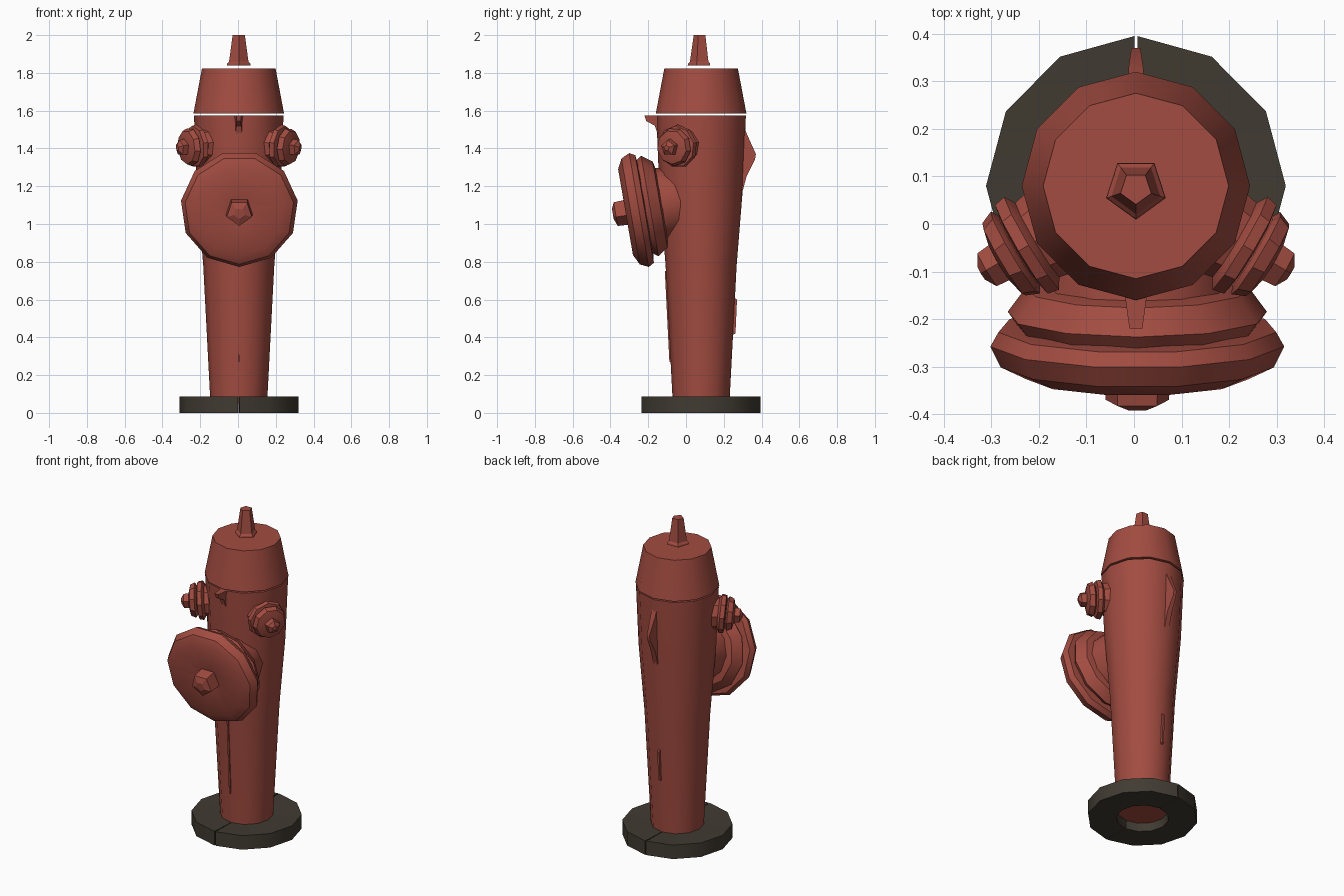
import bpy, bmesh, math
from mathutils import Vector

if "Cube" in bpy.data.objects:
    bpy.data.objects.remove(bpy.data.objects["Cube"])


def material(name, rgb):
    m = bpy.data.materials.new(name)
    m.diffuse_color = (*rgb, 1)
    m.use_nodes = True
    m.node_tree.nodes["Principled BSDF"].inputs["Base Color"].default_value = m.diffuse_color
    return m


RED = material("hydrant red", (0.36, 0.072, 0.052))
DARK = material("dark iron", (0.052, 0.044, 0.032))
CX, CY = 0.004, 0.08          # axis of the barrel


def finish(name, bm, mat, angle=35):
    bmesh.ops.remove_doubles(bm, verts=bm.verts, dist=1e-5)
    bmesh.ops.recalc_face_normals(bm, faces=bm.faces)
    me = bpy.data.meshes.new(name)
    bm.to_mesh(me)
    bm.free()
    me.materials.append(mat)
    ob = bpy.data.objects.new(name, me)
    bpy.context.collection.objects.link(ob)
    bpy.context.view_layer.objects.active = ob
    ob.select_set(True)
    bpy.ops.object.shade_smooth_by_angle(angle=math.radians(angle))
    ob.select_set(False)
    return ob


def lathe(name, profile, sides, origin, axis, mat=RED, turn=0.0, angle=35):
    """Turn (radius, distance along axis) pairs around an axis, capping both ends."""
    a = Vector(axis).normalized()
    u = Vector((0, 1, 0)) if abs(a.z) > 0.9 else Vector((0, 0, 1))
    u = (u - a * u.dot(a)).normalized()
    v = a.cross(u)
    bm = bmesh.new()
    rings = []
    for r, d in profile:
        ring = []
        for i in range(sides):
            t = 2 * math.pi * i / sides + turn
            ring.append(bm.verts.new(Vector(origin) + a * d
                                     + (u * math.cos(t) + v * math.sin(t)) * r))
        rings.append(ring)
    for p, q in zip(rings, rings[1:]):
        for i in range(sides):
            j = (i + 1) % sides
            bm.faces.new((p[i], p[j], q[j], q[i]))
    bm.faces.new(rings[0])
    bm.faces.new(rings[-1])
    return finish(name, bm, mat, angle)


def prism(name, outline, half_width, x=CX):
    """Pointed rib: (y, z, width factor) outline, mirrored in x."""
    bm = bmesh.new()
    sides = [[bm.verts.new((x + s * half_width * w, y, z)) for y, z, w in outline]
             for s in (-1, 1)]
    n = len(outline)
    for i in range(n):
        j = (i + 1) % n
        bm.faces.new((sides[0][i], sides[0][j], sides[1][j], sides[1][i]))
    bm.faces.new(sides[0])
    bm.faces.new(sides[1])
    return finish(name, bm, RED)


# Split base ring: two half rings with a narrow gap front and back
for side, name in ((1, "base_ring_right"), (-1, "base_ring_left")):
    bm = bmesh.new()
    loops = []
    for i in range(7):
        t = math.radians(0.6 + 178.8 * i / 6)
        loops.append([bm.verts.new((CX + side * r * math.sin(t), CY + r * math.cos(t), z))
                      for r, z in ((0.315, 0), (0.315, 0.088), (0.14, 0.082), (0.15, 0))])
    for p, q in zip(loops, loops[1:]):
        for k in range(4):
            m = (k + 1) % 4
            bm.faces.new((p[k], p[m], q[m], q[k]))
    bm.faces.new(loops[0])
    bm.faces.new(loops[-1])
    finish(name, bm, DARK)

# Main barrel, bonnet and operating nut
UP = (0, 0, 1)
lathe("barrel", [(0.15, 0.05), (0.152, 0.09), (0.188, 0.78), (0.222, 1.2), (0.237, 1.575)],
      12, (CX, CY, 0), UP)
lathe("bonnet", [(0.24, 1.584), (0.195, 1.822)], 12, (CX, CY, 0), UP)
lathe("operating_nut", [(0.066, 1.84), (0.064, 1.85), (0.054, 1.86), (0.034, 2.0)],
      5, (CX, 0.075, 0), UP, turn=math.pi, angle=20)

# Large front outlet: neck, flange, tilted cap and its nut
PUMP = (0.007, -0.25, 1.08)
AXIS = (0, -0.985, -0.17)
lathe("front_neck", [(0.15, -0.34), (0.185, -0.22), (0.2, -0.1)], 12, PUMP, AXIS)
lathe("front_flange", [(0.19, -0.125), (0.235, -0.115), (0.275, -0.06), (0.25, -0.025)],
      11, PUMP, AXIS)
lathe("front_cap", [(0.25, -0.035), (0.295, -0.03), (0.312, 0.0), (0.29, 0.045),
                    (0.235, 0.072), (0.07, 0.052)], 11, PUMP, AXIS, turn=math.pi / 11)
lathe("front_cap_nut", [(0.075, 0.04), (0.07, 0.125), (0.03, 0.14)], 5, PUMP, AXIS,
      turn=math.pi, angle=20)

# Two small side outlets, mirrored
for s, name in ((-1, "left"), (1, "right")):
    o = (CX + s * 0.235, -0.05, 1.41)
    ax = (s * 0.86, -0.51, -0.08)
    lathe(name + "_outlet_neck", [(0.115, -0.14), (0.085, 0.0)], 9, o, ax)
    lathe(name + "_outlet_flange", [(0.09, -0.035), (0.115, -0.02), (0.11, 0.005), (0.085, 0.01)],
          9, o, ax)
    lathe(name + "_outlet_cap", [(0.085, 0.012), (0.102, 0.022), (0.09, 0.05), (0.05, 0.06)],
          9, o, ax, turn=0.3)
    lathe(name + "_outlet_nut", [(0.046, 0.05), (0.042, 0.09), (0.016, 0.105)], 5, o, ax, angle=20)

# Small lug at the top front, ridge down the back, thin casting seams
prism("front_lug", [(-0.12, 1.575, 1.6), (-0.22, 1.575, 0.8), (-0.21, 1.545, 0.6),
                    (-0.165, 1.52, 0.8), (-0.13, 1.42, 1)], 0.017)
prism("back_ridge", [(0.29, 1.56, 1), (0.325, 1.47, 1), (0.37, 1.37, 0.6), (0.365, 1.34, 0.6),
                     (0.32, 1.25, 1), (0.28, 1.1, 1)], 0.016)
prism("front_seam", [(-0.06, 0.27, 1), (-0.088, 0.27, 1), (-0.112, 0.75, 1), (-0.08, 0.75, 1)], 0.005)
prism("back_seam", [(0.22, 0.4, 1), (0.262, 0.42, 1), (0.27, 0.6, 1), (0.24, 0.62, 1)], 0.006)
